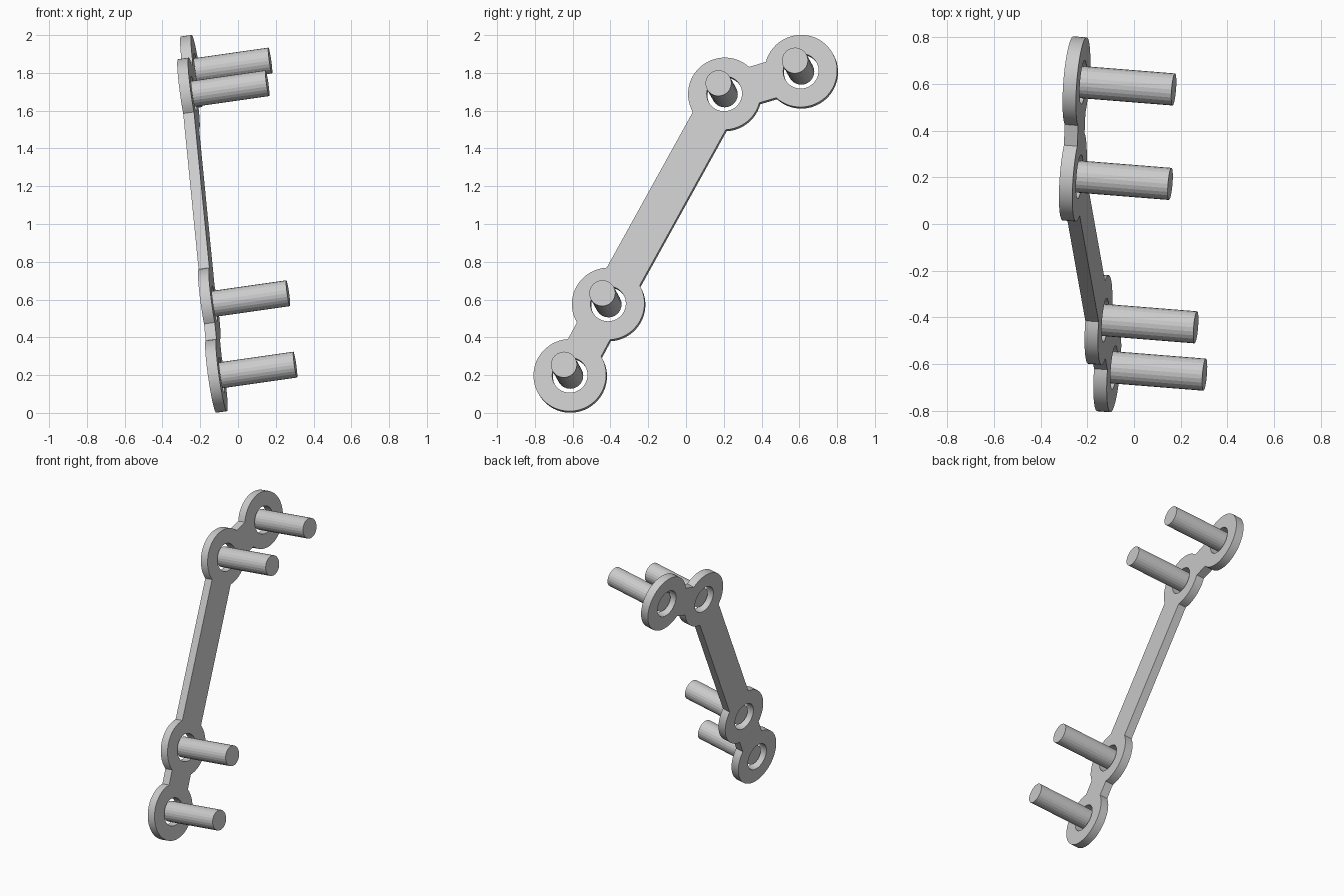
import bpy
from math import asin, atan2, cos, sin, pi, tau
from mathutils import Matrix, Vector

cube = bpy.data.objects.get("Cube")
if cube:
    bpy.data.objects.remove(cube)

RING_R, HOLE_R, PEG_R = 0.193, 0.094, 0.069
HALF_NECK = 0.1
THICK = 0.058
PEG_BASE, PEG_TOP = -0.03, 0.394

# Tilted frame: local z is the plate normal, local origin on the peg-side face
normal = Vector((1, -0.08, 0.143)).normalized()
side = (Vector((0, 1, 0)) - normal * normal.y).normalized()
up = normal.cross(side)
frame = Matrix((side, up, normal)).transposed().to_4x4()
frame.translation = Vector((-0.008, 0, 0))


def on_plate(y, z):
    """Local 2D position of the plate point seen at (y, z)."""
    p = frame.inverted() @ Vector((-0.008 + 0.08 * y - 0.143 * z, y, z))
    return p.xy


# Ring centres from the bottom end to the top end
rings = [on_plate(*p) for p in
         [(-0.615, 0.2), (-0.412, 0.578), (0.203, 1.69), (0.608, 1.81)]]


def arc(c, r, a, b, steps):
    return [c + r * Vector((cos(a + (b - a) * i / steps), sin(a + (b - a) * i / steps)))
            for i in range(steps + 1)]


def heading(a, b):
    d = b - a
    return atan2(d.y, d.x)


# Outline: up one side of the chain, around the end and back down the other
half = asin(HALF_NECK / RING_R)
chain = rings + rings[-2:0:-1]
outline = []
for i, c in enumerate(chain):
    start = heading(c, chain[i - 1]) + half
    end = heading(c, chain[(i + 1) % len(chain)]) - half
    while end <= start:
        end += tau
    outline += arc(c, RING_R, start, end, max(6, round((end - start) / tau * 56)))

# Plate: filled outline with holes, extruded
curve = bpy.data.curves.new("plate", "CURVE")
curve.dimensions = "2D"
curve.fill_mode = "BOTH"
curve.extrude = THICK / 2
for loop in [outline] + [arc(c, HOLE_R, 0, tau, 40)[:-1] for c in rings]:
    spline = curve.splines.new("POLY")
    spline.points.add(len(loop) - 1)
    for point, p in zip(spline.points, loop):
        point.co = (p.x, p.y, 0, 1)
    spline.use_cyclic_u = True
plate = bpy.data.objects.new("plate", curve)
bpy.context.collection.objects.link(plate)
plate.matrix_world = frame @ Matrix.Translation((0, 0, -THICK / 2))
bpy.ops.object.select_all(action="DESELECT")
plate.select_set(True)
bpy.context.view_layer.objects.active = plate
bpy.ops.object.convert(target="MESH")
bpy.ops.object.mode_set(mode="EDIT")
bpy.ops.mesh.select_all(action="SELECT")
bpy.ops.mesh.remove_doubles(threshold=0.0005)
bpy.ops.mesh.normals_make_consistent(inside=False)
bpy.ops.object.mode_set(mode="OBJECT")
bpy.ops.object.shade_smooth_by_angle(angle=pi / 6)

# Pegs: one faceted rod standing in each hole
names = ["bottom_peg", "lower_peg", "upper_peg", "top_peg"]
for name, c in zip(names, rings):
    bpy.ops.mesh.primitive_cylinder_add(vertices=24, radius=PEG_R, depth=PEG_TOP - PEG_BASE)
    peg = bpy.context.object
    peg.name = name
    peg.matrix_world = frame @ Matrix.Translation((c.x, c.y, (PEG_TOP + PEG_BASE) / 2))
